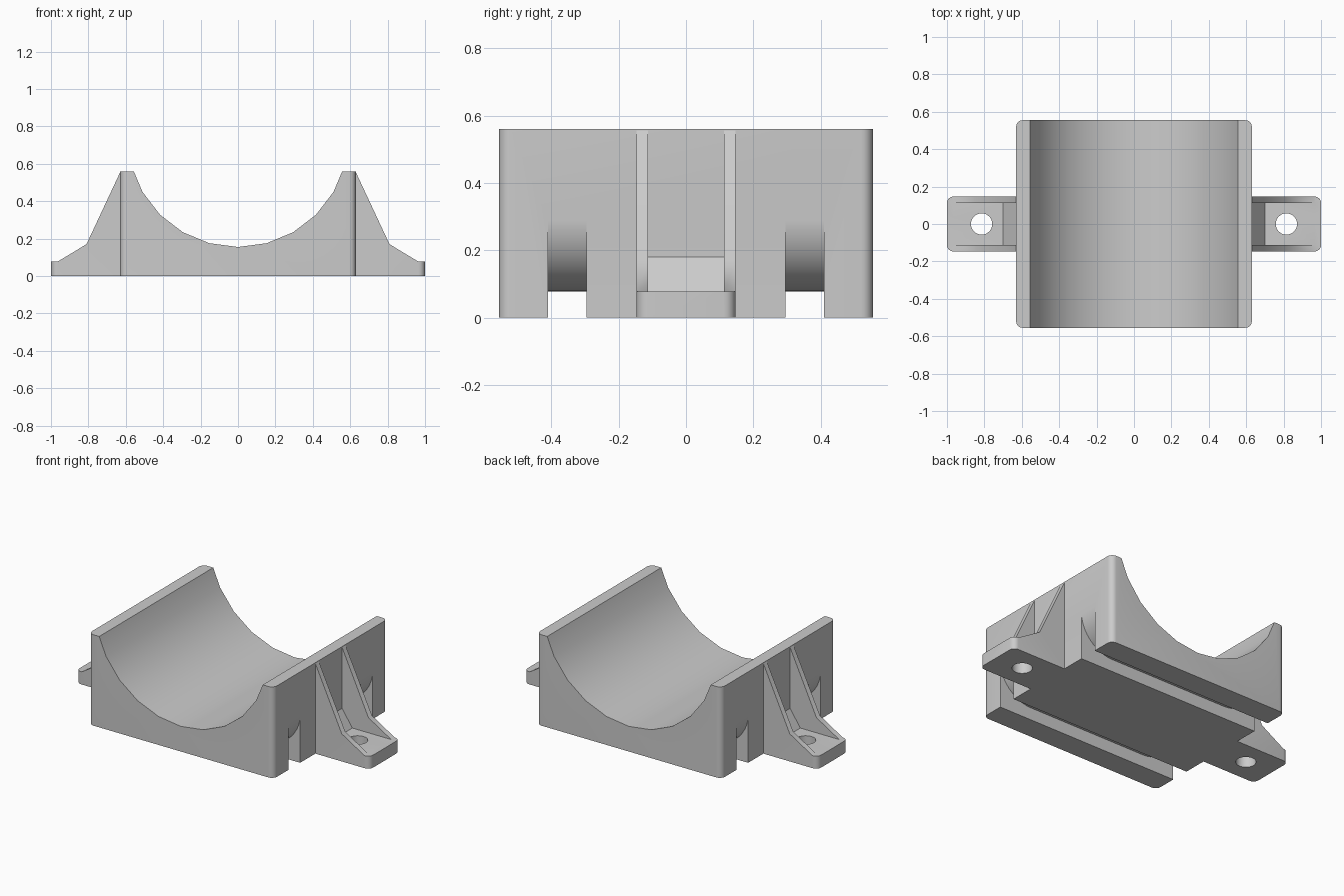
import bpy
import bmesh
from math import sin, cos, radians, sqrt

cube = bpy.data.objects.get("Cube")
if cube:
    bpy.data.objects.remove(cube, do_unlink=True)

# Main dimensions
HALF_W, HALF_D, HEIGHT = 0.63, 0.555, 0.56
PAD_TOP, TAB_HALF = 0.077, 0.147

GREY = (0.6, 0.6, 0.6, 1)
grey = bpy.data.materials.new("light grey plastic")
grey.use_nodes = True
grey.diffuse_color = GREY
grey.node_tree.nodes["Principled BSDF"].inputs["Base Color"].default_value = GREY


def finish(name, bm):
    """Turn a bmesh into a grey object."""
    bmesh.ops.recalc_face_normals(bm, faces=bm.faces)
    mesh = bpy.data.meshes.new(name)
    bm.to_mesh(mesh)
    bm.free()
    mesh.materials.append(grey)
    obj = bpy.data.objects.new(name, mesh)
    bpy.context.collection.objects.link(obj)
    return obj


def extrude_profile(name, profile, y0, y1, round_x=None, radius=0.035):
    """Extrude an (x, z) outline along y; round upright edges at |x| = round_x."""
    bm = bmesh.new()
    face = bm.faces.new([bm.verts.new((x, y0, z)) for x, z in profile])
    ext = bmesh.ops.extrude_face_region(bm, geom=[face])
    moved = [g for g in ext["geom"] if isinstance(g, bmesh.types.BMVert)]
    bmesh.ops.translate(bm, verts=moved, vec=(0, y1 - y0, 0))
    if round_x:
        upright = [e for e in bm.edges
                   if all(abs(abs(v.co.x) - round_x) < 1e-4 for v in e.verts)
                   and abs(e.verts[0].co.z - e.verts[1].co.z) > 0.01]
        bmesh.ops.bevel(bm, geom=upright, offset=radius, segments=6,
                        profile=0.5, affect='EDGES')
    return finish(name, bm)


def cut(obj, cutter):
    """Subtract a cutter and discard it."""
    cutter.hide_render = True
    mod = obj.modifiers.new("cut", 'BOOLEAN')
    mod.operation, mod.solver, mod.object = 'DIFFERENCE', 'EXACT', cutter
    bpy.context.view_layer.objects.active = obj
    bpy.ops.object.modifier_apply(modifier=mod.name)
    bpy.data.objects.remove(cutter, do_unlink=True)


def smooth(obj):
    bpy.ops.object.select_all(action='DESELECT')
    obj.select_set(True)
    bpy.context.view_layer.objects.active = obj
    bpy.ops.object.shade_smooth_by_angle(angle=radians(35))


def mirrored(half):
    """Complete a right-hand outline with its mirror image."""
    return half + [(-x, z) for x, z in reversed(half)]


# Cradle body: block with a faceted round trough
AXIS_Z, R = 0.745, 0.59
arc = [(R * sin(radians(a)), AXIS_Z - R * cos(radians(a))) for a in range(-60, 61, 15)]
RIM = 0.557
body_profile = [(-HALF_W, 0), (-HALF_W, HEIGHT), (-RIM, HEIGHT)] + arc + [
    (RIM, HEIGHT), (HALF_W, HEIGHT), (HALF_W, 0)]
body = extrude_profile("cradle_body", body_profile, -HALF_D, HALF_D, HALF_W)

# Strap channels: run under the body and curve up both side walls
CURVE = 0.223
start = HALF_W + 0.001 - CURVE
curve = [(start + CURVE * sin(radians(a)), PAD_TOP + CURVE * (1 - cos(radians(a))))
         for a in range(0, 91, 9)]
channel = mirrored([(0.8, -0.1), (0.8, PAD_TOP + CURVE)] + curve[::-1])
for y in (-0.41, 0.295):
    cut(body, extrude_profile("channel_cutter", channel, y, y + 0.115))
smooth(body)

# Mounting tabs: pad, two side ribs, sloped foot and screw hole
rib = [(HALF_W, 0), (1, 0), (1, PAD_TOP), (0.965, PAD_TOP), (0.81, 0.17), (HALF_W, 0.555)]
pocket = [(0.61, 0.209), (0.70, PAD_TOP), (1.1, PAD_TOP), (1.1, 0.7), (0.61, 0.7)]
for name, side in (("left", 1), ("right", -1)):
    tab = extrude_profile(name + "_mounting_tab", [(side * x, z) for x, z in rib],
                          -TAB_HALF, TAB_HALF, 1)
    cut(tab, extrude_profile("pocket_cutter", [(side * x, z) for x, z in pocket],
                             -0.113, 0.113))
    bm = bmesh.new()
    bmesh.ops.create_cone(bm, cap_ends=True, segments=32, radius1=0.057,
                          radius2=0.057, depth=0.5)
    bmesh.ops.translate(bm, verts=bm.verts, vec=(side * 0.815, 0, 0))
    cut(tab, finish("hole_cutter", bm))
    smooth(tab)
